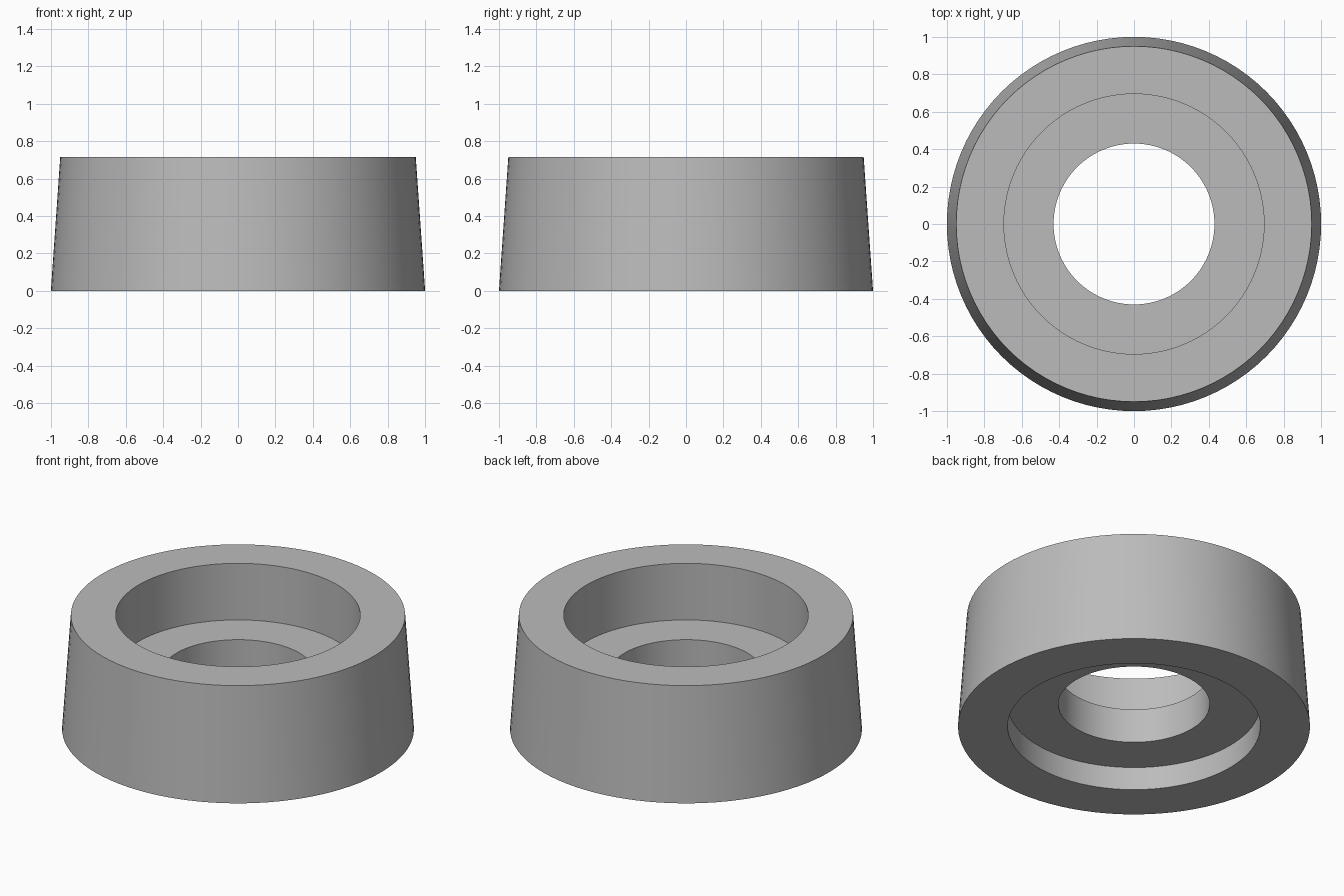
import bpy
import bmesh
import math

if "Cube" in bpy.data.objects:
    bpy.data.objects.remove(bpy.data.objects["Cube"])

SEGMENTS = 96

# Closed cross-section of the ring: (radius, height)
PROFILE = [
    (1.00, 0.0), (0.95, 0.715),      # tapered outer wall
    (0.695, 0.715), (0.695, 0.36),   # upper recess
    (0.43, 0.36), (0.43, 0.145),     # central bore
    (0.718, 0.145), (0.718, 0.0),    # lower recess
]

grey = bpy.data.materials.new("plain grey")
grey.diffuse_color = (0.5, 0.5, 0.5, 1.0)
grey.use_nodes = True
grey.node_tree.nodes["Principled BSDF"].inputs["Base Color"].default_value = grey.diffuse_color

# Revolve the cross-section around z
bm = bmesh.new()
rings = []
for i in range(SEGMENTS):
    a = 2 * math.pi * i / SEGMENTS
    rings.append([bm.verts.new((r * math.cos(a), r * math.sin(a), z))
                  for r, z in PROFILE])
n = len(PROFILE)
for i in range(SEGMENTS):
    here, there = rings[i], rings[(i + 1) % SEGMENTS]
    for j in range(n):
        k = (j + 1) % n
        bm.faces.new((here[j], there[j], there[k], here[k]))
bmesh.ops.recalc_face_normals(bm, faces=bm.faces)

mesh = bpy.data.meshes.new("stepped_bushing")
bm.to_mesh(mesh)
bm.free()
mesh.materials.append(grey)
bushing = bpy.data.objects.new("stepped_bushing", mesh)
bpy.context.collection.objects.link(bushing)

# Smooth walls, crisp rims
bpy.context.view_layer.objects.active = bushing
bushing.select_set(True)
bpy.ops.object.shade_smooth_by_angle(angle=math.radians(30))
